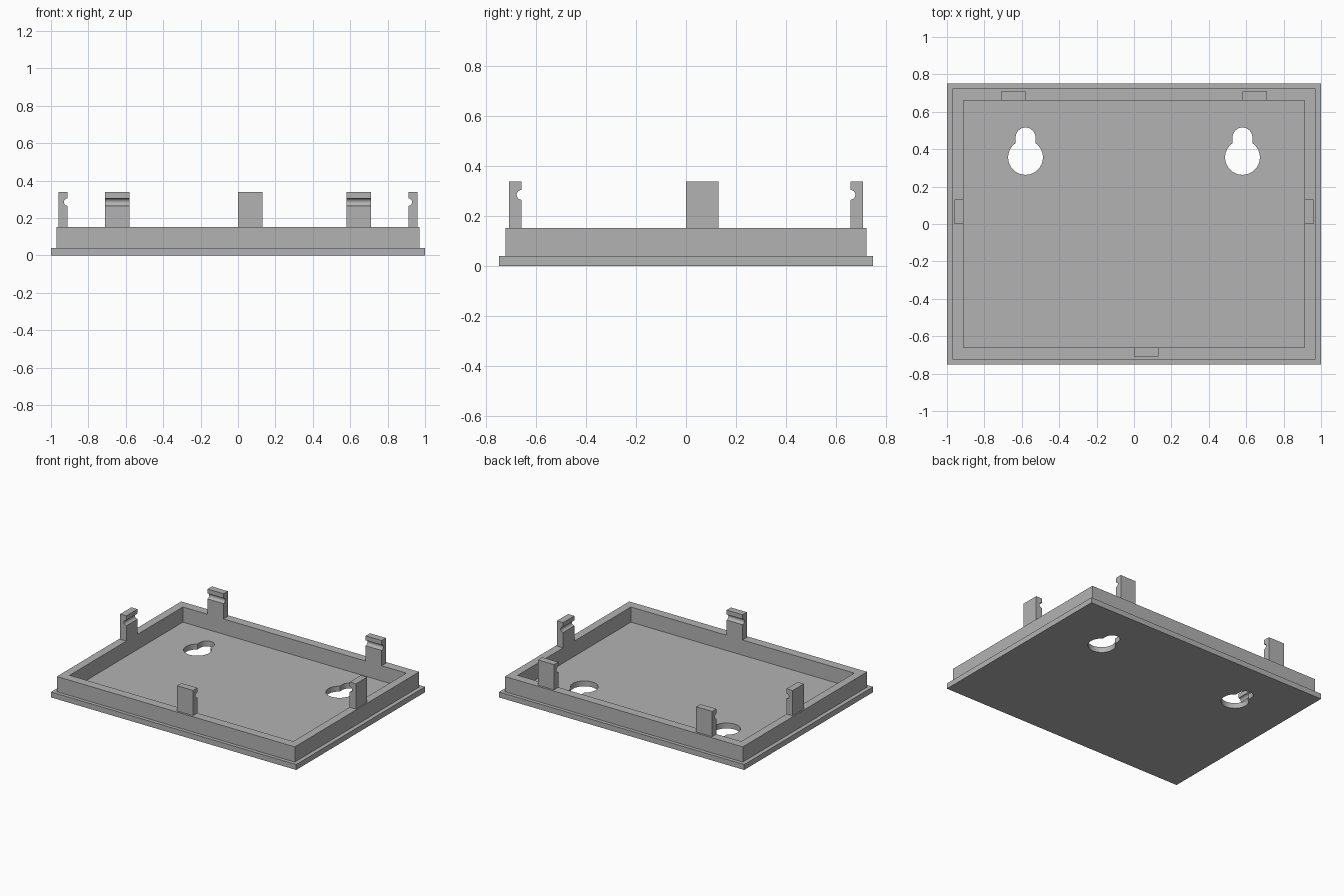
import bpy, bmesh
from math import sin, cos, pi, asin, sqrt
from mathutils import Matrix, Vector

cube = bpy.data.objects.get("Cube")
if cube:
    bpy.data.objects.remove(cube)

grey = bpy.data.materials.new("plain grey")
grey.use_nodes = True
grey.diffuse_color = (0.45, 0.45, 0.45, 1)
grey.node_tree.nodes["Principled BSDF"].inputs["Base Color"].default_value = grey.diffuse_color


def prism(name, loops, depth, matrix):
    """Fill nested 2D loops (inner ones are holes), extrude along local z, then place."""
    bm = bmesh.new()
    for loop in loops:
        vs = [bm.verts.new((x, y, 0)) for x, y in loop]
        for a, b in zip(vs, vs[1:] + vs[:1]):
            bm.edges.new((a, b))
    bmesh.ops.triangle_fill(bm, edges=bm.edges[:], use_beauty=True, normal=(0, 0, 1))
    ext = bmesh.ops.extrude_face_region(bm, geom=bm.faces[:], use_keep_orig=True)
    top = [g for g in ext["geom"] if isinstance(g, bmesh.types.BMVert)]
    bmesh.ops.translate(bm, verts=top, vec=(0, 0, depth))
    bm.transform(matrix)
    bmesh.ops.recalc_face_normals(bm, faces=bm.faces[:])
    mesh = bpy.data.meshes.new(name)
    bm.to_mesh(mesh)
    bm.free()
    mesh.materials.append(grey)
    obj = bpy.data.objects.new(name, mesh)
    bpy.context.collection.objects.link(obj)
    bpy.ops.object.select_all(action='DESELECT')
    obj.select_set(True)
    bpy.context.view_layer.objects.active = obj
    bpy.ops.object.shade_smooth_by_angle(angle=pi / 6)
    return obj


def rect(hx, hy):
    return [(-hx, -hy), (hx, -hy), (hx, hy), (-hx, hy)]


def arc(cx, cy, r, start, end, n):
    return [(cx + r * cos(start + (end - start) * i / n),
             cy + r * sin(start + (end - start) * i / n)) for i in range(n + 1)]


def keyhole(cx):
    # wide round opening below, narrow slot with a round end above
    big, small = 0.093, 0.053
    a = pi / 2 - asin(small / big)
    return (arc(cx, 0.463, small, 0, pi, 16)
            + arc(cx, 0.356, big, pi - a, 2 * pi + a, 36))


# Wall plate with two hanging holes
FLOOR, RIM = 0.04, 0.152
prism("base_plate", [rect(1, 0.75), keyhole(-0.58), keyhole(0.58)], FLOOR, Matrix())

# Raised rim
INX, INY = 0.911, 0.659
prism("rim", [rect(0.97, 0.724), rect(INX, INY)], RIM - FLOOR,
      Matrix.Translation((0, 0, FLOOR)))

# Snap clips with a round groove on the inner side
THICK, WIDTH, TOP = 0.05, 0.13, 0.338
profile = ([(0, RIM), (THICK, RIM), (THICK, TOP), (0, TOP)]
           + arc(0, 0.285, 0.02, pi / 2, -pi / 2, 12))


def clip(name, origin, out, along):
    m = Matrix((out, (0, 0, 1), along)).transposed().to_4x4()
    prism(name, [profile], WIDTH, Matrix.Translation(origin) @ m)


X, Y = Vector((1, 0, 0)), Vector((0, 1, 0))
for side, s in (("left", 1), ("right", -1)):
    clip(side + "_clip", (s * INX, 0, 0), s * X, Y)
    clip("back_" + side + "_clip", (s * 0.58, INY, 0), Y, s * X)
clip("front_clip", (0, -INY, 0), -Y, X)
